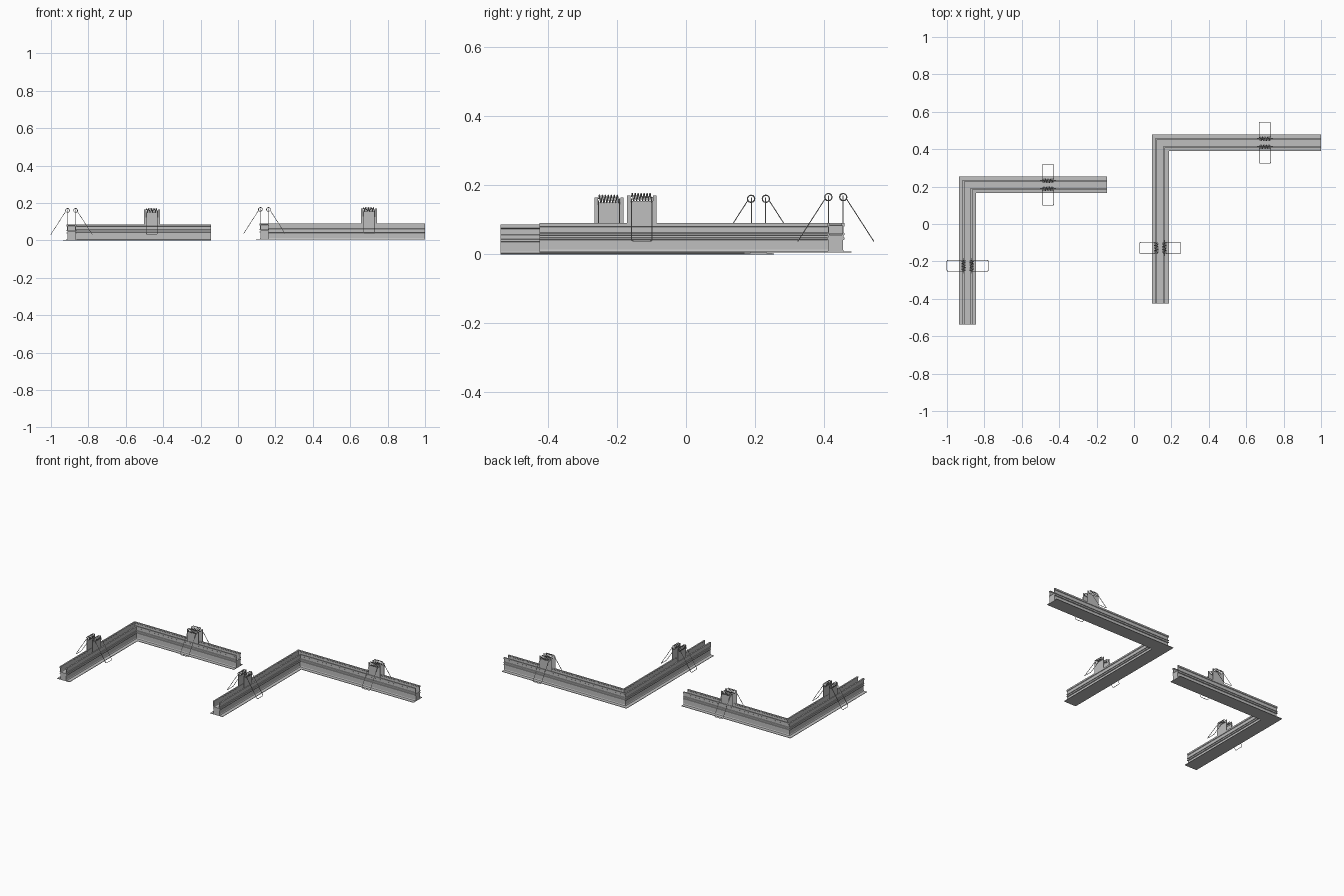
import bpy, bmesh, math
from mathutils import Vector, Matrix

cube = bpy.data.objects.get("Cube")
if cube:
    bpy.data.objects.remove(cube, do_unlink=True)


def material(name, rgb):
    m = bpy.data.materials.new(name)
    m.use_nodes = True
    m.diffuse_color = (*rgb, 1)
    m.node_tree.nodes["Principled BSDF"].inputs["Base Color"].default_value = (*rgb, 1)
    return m


ALU = material("aluminium grey", (0.52, 0.52, 0.52))
STEEL = material("spring steel", (0.45, 0.45, 0.45))


def add(name, mesh, mat):
    mesh.materials.clear()
    mesh.materials.append(mat)
    ob = bpy.data.objects.new(name, mesh)
    bpy.context.collection.objects.link(ob)
    return ob


def mesh_from(bm, name):
    bmesh.ops.recalc_face_normals(bm, faces=bm.faces)
    me = bpy.data.meshes.new(name)
    bm.to_mesh(me)
    bm.free()
    return me


# One half of the H-shaped section: (offset from the middle, height)
OUTER = [(.045, 0), (.045, .003), (.024, .004), (.021, .009), (.021, .036),
         (.026, .038), (.026, .043), (.022, .044), (.022, .050), (.026, .051),
         (.026, .056), (.023, .058), (.023, .074), (.026, .076), (.026, .086)]
INNER = [(.017, .086), (.017, .080), (.019, .078), (.019, .054), (.017, .050)]
HALF = OUTER + INNER
SECTION = HALF + [(-u, z) for u, z in reversed(HALF)]


def corner_profile(name, cx, cy, x_end, y_end, base):
    """Sweep the section along two legs with a mitred corner."""
    bm = bmesh.new()
    rings = [[bm.verts.new(p) for p in ring] for ring in (
        [(cx - u, y_end, base + z) for u, z in SECTION],
        [(cx - u, cy + u, base + z) for u, z in SECTION],
        [(x_end, cy + u, base + z) for u, z in SECTION])]
    n = len(SECTION)
    for a, b in zip(rings, rings[1:]):
        for i in range(n):
            j = (i + 1) % n
            bm.faces.new((a[i], a[j], b[j], b[i]))
    bm.faces.new(rings[0])
    bm.faces.new(rings[2])
    add(name, mesh_from(bm, name), ALU)


def box(bm, center, size):
    m = Matrix.Translation(center) @ Matrix.Diagonal((*size, 1))
    bmesh.ops.create_cube(bm, size=1, matrix=m)


def wire(name, points, radius, place):
    cu = bpy.data.curves.new(name, "CURVE")
    cu.dimensions = "3D"
    cu.bevel_depth = radius
    cu.bevel_resolution = 1
    cu.use_fill_caps = True
    sp = cu.splines.new("POLY")
    sp.points.add(len(points) - 1)
    for p, co in zip(sp.points, points):
        p.co = (*co, 1)
    tmp = bpy.data.objects.new(name, cu)
    bpy.context.collection.objects.link(tmp)
    bpy.context.view_layer.update()
    dg = bpy.context.evaluated_depsgraph_get()
    me = bpy.data.meshes.new_from_object(tmp.evaluated_get(dg))
    bpy.data.objects.remove(tmp, do_unlink=True)
    for f in me.polygons:
        f.use_smooth = True
    add(name, me, STEEL).matrix_world = place


def spring_clip(name, x, y, base, turn):
    """Two bracket plates, each with a coil spring and a looped arm.
    Local x runs along the leg, local y across it."""
    place = Matrix.Translation((x, y, base)) @ Matrix.Rotation(turn, 4, "Z")
    bm = bmesh.new()
    for s in (-1, 1):
        box(bm, (0, s * .0205, .102), (.085, .003, .096))
        for e in (-1, 1):
            box(bm, (e * .0375, s * .0205, .157), (.01, .003, .016))
    # clamping bridge resting on the web between the plates
    box(bm, (0, 0, .0535), (.085, .041, .003))
    add(name + "_bracket", mesh_from(bm, name), ALU).matrix_world = place

    turns, steps, r, half = 7, 12, .0105, .03
    for s, side in ((-1, "a"), (1, "b")):
        # coil
        coil = []
        for i in range(turns * steps + 1):
            t = i / steps
            a = 2 * math.pi * t
            coil.append((-half + 2 * half * t / turns,
                         s * (.0215 + r * math.cos(a)), .161 + r * math.sin(a)))
        wire(f"{name}_coil_{side}", coil, .0018, place)
        # arm: a long loop with rounded lower corners
        top = Vector((0, s * .031, .156))
        tip = Vector((0, s * .110, .033))
        along = Vector((1, 0, 0))
        down = (tip - top).normalized()
        c = .007
        right = [top + along * half]
        for k in range(5):
            a = k / 4 * math.pi / 2
            right.append(tip + along * (half - c + c * math.cos(a))
                         - down * (c - c * math.sin(a)))
        left = [Vector((-p.x, p.y, p.z)) for p in reversed(right)]
        wire(f"{name}_arm_{side}", right + left, .0015, place)


# Two corner channels, each with a clip on either leg
# name, corner x, corner y, x end, y end, base height, clip x, clip y
for name, cx, cy, xe, ye, base, kx, ky in (
        ("small_channel", -.89, .21, -.145, -.538, 0, -.46, -.223),
        ("large_channel", .141, .434, 1.0, -.425, .005, .70, -.128)):
    corner_profile(name, cx, cy, xe, ye, base)
    spring_clip(name + "_cross_clip", kx, cy, base, 0)
    spring_clip(name + "_long_clip", cx, ky, base, math.pi / 2)
